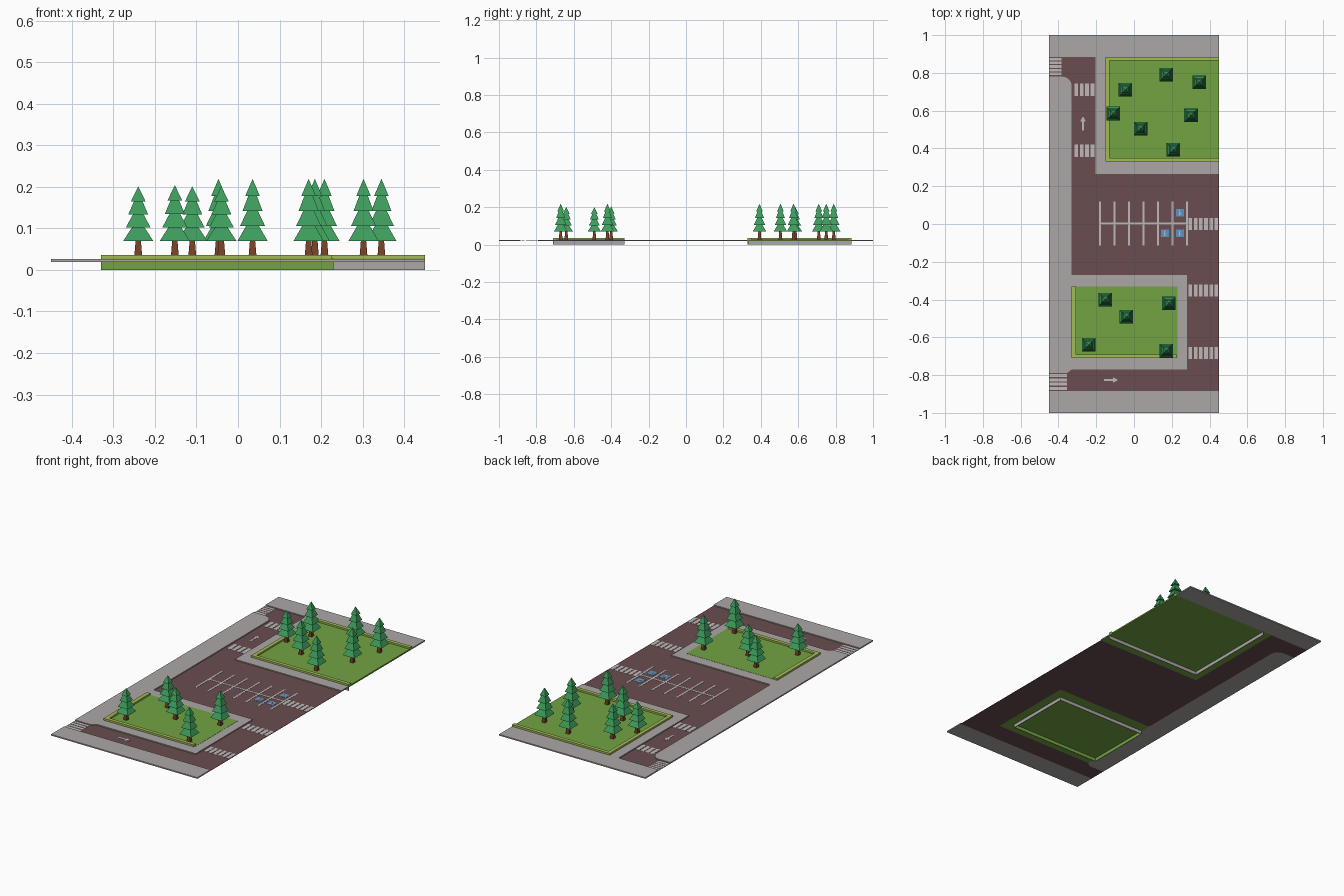
import bpy, bmesh, math
from mathutils import Vector

if "Cube" in bpy.data.objects:
    bpy.data.objects.remove(bpy.data.objects["Cube"])


def mat(name, r, g, b):
    m = bpy.data.materials.new(name)
    m.diffuse_color = (r, g, b, 1)
    m.use_nodes = True
    m.node_tree.nodes["Principled BSDF"].inputs["Base Color"].default_value = m.diffuse_color
    return m


ASPHALT = mat("asphalt", .145, .075, .08)
PAVING = mat("paving", .41, .39, .38)
GRASS = mat("grass", .17, .37, .055)
EDGING = mat("edging", .37, .50, .09)
PAINT = mat("road_paint", .52, .49, .49)
BLUE = mat("blue_paint", .10, .30, .58)
NEEDLES = mat("needles", .045, .33, .105)
BARK = mat("bark", .19, .055, .024)


def finish(name, bm, *mats):
    bmesh.ops.recalc_face_normals(bm, faces=bm.faces)
    me = bpy.data.meshes.new(name)
    bm.to_mesh(me)
    bm.free()
    for m in mats:
        me.materials.append(m)
    ob = bpy.data.objects.new(name, me)
    bpy.context.collection.objects.link(ob)
    return ob


def add_prism(bm, pts, z0, z1):
    lo = [bm.verts.new((x, y, z0)) for x, y in pts]
    hi = [bm.verts.new((x, y, z1)) for x, y in pts]
    bm.faces.new(lo)
    bm.faces.new(hi)
    for i in range(len(pts)):
        j = (i + 1) % len(pts)
        bm.faces.new((lo[i], lo[j], hi[j], hi[i]))


def slab(name, pts, z0, z1, m, under=None):
    """Flat extruded outline; the underside may have its own colour."""
    bm = bmesh.new()
    add_prism(bm, pts, z0, z1)
    ob = finish(name, bm, m, under or m)
    for p in ob.data.polygons:
        p.material_index = 1 if p.normal.z < -.5 else 0
    return ob


def rect(x0, x1, y0, y1):
    return [(x0, y0), (x1, y0), (x1, y1), (x0, y1)]


def plates(name, outlines, z0, z1, m):
    bm = bmesh.new()
    for pts in outlines:
        add_prism(bm, pts, z0, z1)
    return finish(name, bm, m)


def disc(x, y, r, n=10):
    return [(x + r * math.cos(2 * math.pi * i / n), y + r * math.sin(2 * math.pi * i / n)) for i in range(n)]


BASE, ROAD, WALK, KERB = .019, .0205, .026, .036

# Road sheet and outer pavements, sharing the rounded corner at the left
corner = [(-.38 + .05 * math.sin(a), .73 + .05 * math.cos(a)) for a in [i * math.pi / 12 for i in range(7)]]
slab("road", [(-.45, -.885), (.45, -.885), (.45, .265), (-.205, .265), (-.205, .885), (-.45, .885), (-.45, .78)]
     + corner + [(-.33, -.27), (.28, -.27), (.28, -.77), (-.33, -.77), (-.355, -.79), (-.45, -.79)],
     BASE, ROAD, ASPHALT)
slab("left_pavement", [(-.45, .78)] + corner + [(-.33, -.77), (-.355, -.79), (-.45, -.79)], BASE, WALK, PAVING)
slab("front_pavement", rect(-.45, .45, -1, -.885), BASE, WALK, PAVING)
slab("back_pavement", rect(-.45, .45, .885, 1), BASE, WALK, PAVING)

# Pavements wrapped around the lawns
slab("front_lawn_pavement", [(-.33, -.77), (.28, -.77), (.28, -.27), (-.33, -.27), (-.33, -.33), (.23, -.33),
                             (.23, -.71), (-.33, -.71)], BASE, WALK, PAVING, GRASS)
slab("back_lawn_pavement", [(-.205, .265), (.45, .265), (.45, .33), (-.15, .33), (-.15, .885), (-.205, .885)],
     BASE, WALK, PAVING, GRASS)

# Lawns, their raised edging and the thin footings below
slab("front_lawn", rect(-.33, .23, -.71, -.33), BASE, WALK + .001, GRASS)
slab("back_lawn", rect(-.15, .45, .33, .885), BASE, WALK + .001, GRASS)
plates("front_lawn_edging", [rect(-.33, -.308, -.71, -.33), rect(-.308, .225, -.71, -.69)], WALK, KERB, EDGING)
plates("back_lawn_edging", [rect(-.15, -.13, .33, .885), rect(-.13, .45, .33, .35), rect(-.13, .45, .865, .885)],
       WALK, KERB, EDGING)
T = .003
plates("front_lawn_footing", [rect(-.33, .23, -.71, -.71 + T), rect(-.33, -.33 + T, -.71 + T, -.33)], 0, BASE, GRASS)
plates("front_lawn_wall", [rect(.23 - T, .23, -.71 + T, -.33), rect(-.33 + T, .23 - T, -.33 - T, -.33)], 0, BASE, PAVING)
plates("back_lawn_wall", [rect(-.15, .45, .33, .33 + T), rect(-.15, -.15 + T, .33 + T, .885)], 0, BASE, PAVING)


# Zebra crossings
def bars_x(x0, x1, y0, y1, n, fill=.7):
    s = (x1 - x0) / n
    return [rect(x0 + s * (i + .5 - fill / 2), x0 + s * (i + .5 + fill / 2), y0, y1) for i in range(n)]


def bars_y(x0, x1, y0, y1, n, fill=.7):
    s = (y1 - y0) / n
    return [rect(x0, x1, y0 + s * (i + .5 - fill / 2), y0 + s * (i + .5 + fill / 2)) for i in range(n)]


zebra = []
for y in (0, -.353, -.682):
    zebra += bars_x(.285, .45, y - .032, y + .032, 6)
for y in (.71, .387):
    zebra += bars_x(-.32, -.205, y - .033, y + .033, 4)
zebra += bars_y(-.45, -.385, .785, .883, 5) + bars_y(-.45, -.355, -.883, -.79, 4)
plates("zebra_crossings", zebra, ROAD, ROAD + .001, PAINT)

# Parking bay lines
bays = [rect(-.18 + i * .0768 - .005, -.18 + i * .0768 + .005, -.115, .12) for i in range(7)]
bays += [rect(-.175 + i * .0768, -.175 + i * .0768 + .0668, -.002, .007) for i in range(6)]
plates("parking_lines", bays, ROAD, ROAD + .001, PAINT)

# Direction arrows
arrow = [(-.038, -.005), (.01, -.005), (.01, -.015), (.038, 0), (.01, .015), (.01, .005), (-.038, .005)]
plates("arrows", [[(x - .122, y - .826) for x, y in arrow], [(-.27 - y, x + .532) for x, y in arrow]],
       ROAD, ROAD + .001, PAINT)

# Reserved bay squares with a simple seated figure
spots = [(.243, .06), (.165, -.05), (.243, -.05)]
plates("reserved_squares", [rect(x - .021, x + .021, y - .02, y + .02) for x, y in spots], ROAD, ROAD + .001, BLUE)
marks = []
for x, y in spots:
    marks += [disc(x - .002, y + .012, .004), rect(x - .005, x, y - .004, y + .007),
              rect(x, x + .008, y - .004, y), disc(x - .002, y - .009, .005)]
plates("reserved_marks", marks, ROAD + .001, ROAD + .002, PAINT)


# Fir trees: square tapered trunk and four stacked square tiers
def frustum(bm, x, y, z0, z1, w0, w1):
    r = bmesh.ops.create_cone(bm, cap_ends=True, segments=4, radius1=w0 * math.sqrt(2), radius2=w1 * math.sqrt(2),
                              depth=z1 - z0)
    c, k = math.cos(math.pi / 4), math.sin(math.pi / 4)
    for v in r["verts"]:
        a, b, h = v.co
        on_axis = abs(a) < 1e-6 or abs(b) < 1e-6
        if on_axis:     # turn corners onto the diagonals
            a, b = a * c - b * k, a * k + b * c
        v.co = Vector((x + a, y + b, (z0 + z1) / 2 + h))


TIERS = [(.070, .112, .036, .012), (.106, .148, .030, .010), (.142, .184, .024, .008), (.178, .219, .0175, 0)]
trees = [(-.047, .71, 1), (.17, .79, 1), (.345, .75, 1), (-.11, .585, .88), (.035, .505, 1), (.302, .575, 1),
         (.208, .393, 1), (-.152, -.40, .9), (.185, -.42, 1), (-.04, -.49, .88), (-.24, -.64, .88), (.17, -.67, 1)]
for i, (x, y, s) in enumerate(trees):
    bm = bmesh.new()
    frustum(bm, x, y, .026, .075, .010, .006)
    finish(f"trunk_{i + 1}", bm, BARK)
    bm = bmesh.new()
    for z0, z1, w0, w1 in TIERS:
        frustum(bm, x, y, .07 + (z0 - .07) * s, .07 + (z1 - .07) * s, w0, w1)
    finish(f"foliage_{i + 1}", bm, NEEDLES)
